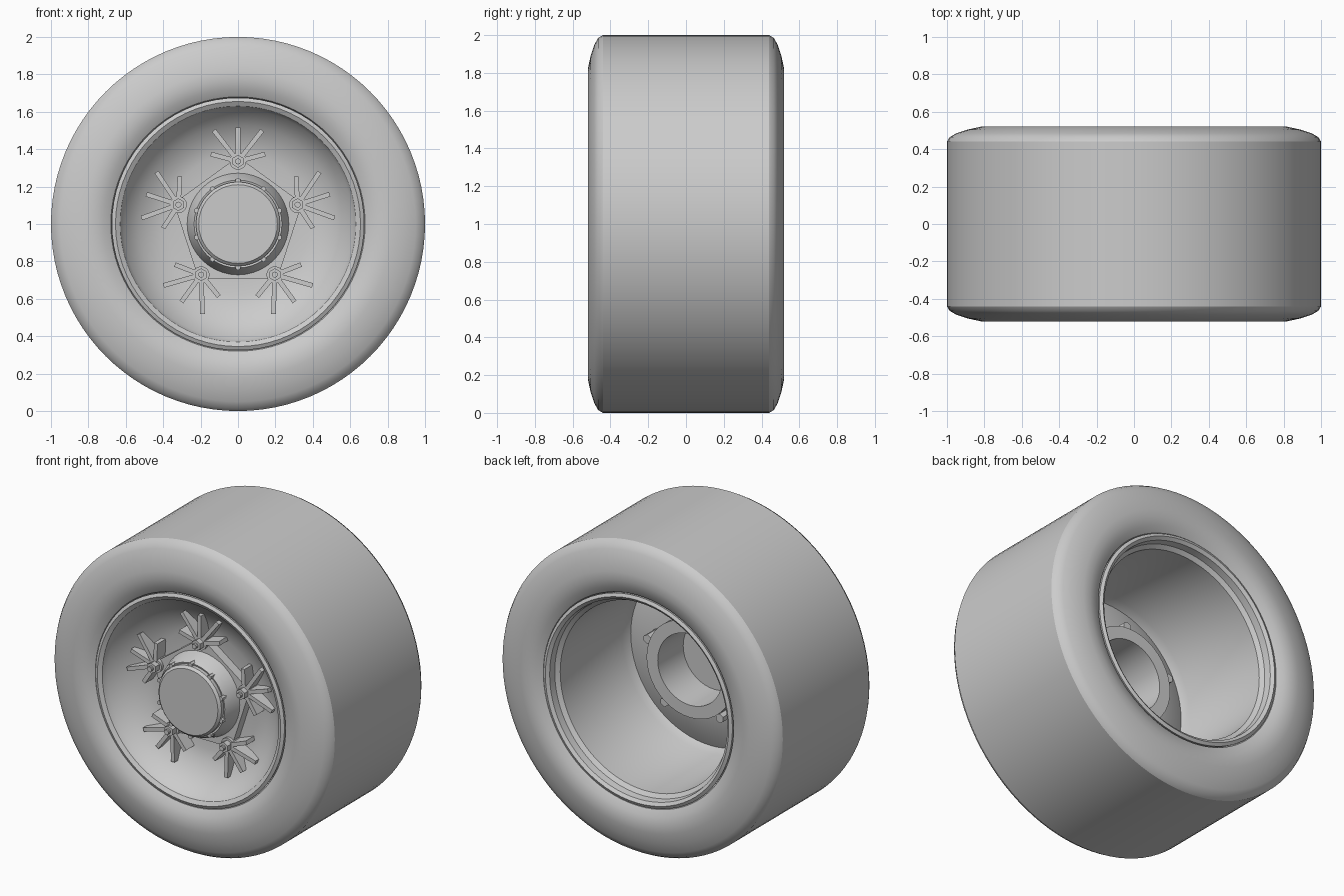
import bpy, bmesh
from math import pi, sin, cos, radians
from mathutils import Vector, Matrix

if "Cube" in bpy.data.objects:
    bpy.data.objects.remove(bpy.data.objects["Cube"])

CENTRE = Vector((0, 0, 1))


def finish(bm, name, angle=30):
    bmesh.ops.remove_doubles(bm, verts=bm.verts, dist=1e-5)
    bmesh.ops.recalc_face_normals(bm, faces=bm.faces)
    bmesh.ops.translate(bm, verts=bm.verts, vec=CENTRE)
    mesh = bpy.data.meshes.new(name)
    bm.to_mesh(mesh)
    bm.free()
    obj = bpy.data.objects.new(name, mesh)
    bpy.context.collection.objects.link(obj)
    bpy.ops.object.select_all(action='DESELECT')
    obj.select_set(True)
    bpy.context.view_layer.objects.active = obj
    bpy.ops.object.shade_smooth_by_angle(angle=radians(angle))
    return obj


def lathe(name, profile, sides=72, closed=False, angle=30):
    """Spin a (y, radius) profile around the axle."""
    bm = bmesh.new()
    rings = []
    for y, r in profile:
        rings.append([bm.verts.new((r * sin(2 * pi * i / sides), y, r * cos(2 * pi * i / sides)))
                      for i in range(sides)])
    pairs = list(zip(rings, rings[1:]))
    if closed:
        pairs.append((rings[-1], rings[0]))
    for a, b in pairs:
        for i in range(sides):
            j = (i + 1) % sides
            bm.faces.new((a[i], a[j], b[j], b[i]))
    return finish(bm, name, angle)


def add_cylinder(bm, x, z, y0, y1, radius, sides):
    m = Matrix.Translation((x, (y0 + y1) / 2, z)) @ Matrix.Rotation(pi / 2, 4, 'X')
    bmesh.ops.create_cone(bm, cap_ends=True, segments=sides, radius1=radius,
                          radius2=radius, depth=abs(y1 - y0), matrix=m)


def add_bar(bm, start, end, width, y0, y1):
    """Flat bar between two (x, z) points."""
    a, b = Vector(start), Vector(end)
    side = Vector((-(b - a).y, (b - a).x)).normalized() * width / 2
    corners = [a - side, a + side, b + side, b - side]
    front = [bm.verts.new((c.x, y0, c.y)) for c in corners]
    back = [bm.verts.new((c.x, y1, c.y)) for c in corners]
    bm.faces.new(front)
    bm.faces.new(back[::-1])
    for i in range(4):
        j = (i + 1) % 4
        bm.faces.new((front[i], back[i], back[j], front[j]))


def polar(r, a):
    return (r * sin(a), r * cos(a))


# Tyre: flat tread with rounded shoulders and sidewalls
half = [(0.44, 1.0), (0.465, 0.985), (0.485, 0.95), (0.505, 0.89), (0.52, 0.82),
        (0.52, 0.77), (0.508, 0.72), (0.485, 0.68), (0.45, 0.665)]
lathe("tyre", [(-y, r) for y, r in reversed(half)] + half, sides=96)

# Rim: front lip, concave dish, floor, then back of the dish, barrel and back lip
lathe("rim", [(-0.45, 0.665), (-0.49, 0.675), (-0.5, 0.655), (-0.485, 0.63), (-0.45, 0.615),
              (-0.37, 0.53), (-0.33, 0.45), (-0.31, 0.38), (-0.31, 0.25),
              (-0.17, 0.25), (-0.18, 0.36), (-0.22, 0.5), (-0.25, 0.57), (-0.2, 0.595),
              (0.42, 0.605), (0.44, 0.63), (0.485, 0.635), (0.5, 0.655),
              (0.49, 0.675), (0.45, 0.665)])

# Hub: tapered hollow drum, open at the back
lathe("hub", [(-0.46, 0.2), (-0.47, 0.235), (-0.44, 0.25), (-0.36, 0.275), (-0.31, 0.29),
              (-0.1, 0.28), (-0.09, 0.31), (-0.04, 0.31), (-0.04, 0.23), (-0.4, 0.22),
              (-0.42, 0.0)], sides=40)
lathe("hub_cap", [(-0.45, 0.225), (-0.49, 0.225), (-0.505, 0.21), (-0.505, 0.0)], sides=40)

# Ring of small studs around the cap
bm = bmesh.new()
for i in range(10):
    x, z = polar(0.232, 2 * pi * i / 10)
    add_cylinder(bm, x, z, -0.49, -0.44, 0.015, 6)
finish(bm, "cap_studs")

# Five-cornered flange that carries the wheel bolts
bm = bmesh.new()
add_cylinder(bm, 0, 0, -0.37, -0.29, 0.36, 5)
top = max(bm.verts, key=lambda v: v.co.z).co
if sum(abs(v.co.z - top.z) < 1e-4 for v in bm.verts) > 2:
    bmesh.ops.rotate(bm, verts=bm.verts, cent=(0, 0, 0), matrix=Matrix.Rotation(pi / 5, 3, 'Y'))
finish(bm, "bolt_flange")

# Wheel bolts with washers, and forked ribs fanning out on the dish
bolts, ribs = bmesh.new(), bmesh.new()
for i in range(5):
    a = 2 * pi * i / 5
    x, z = polar(0.335, a)
    add_cylinder(bolts, x, z, -0.39, -0.3, 0.045, 16)
    add_cylinder(bolts, x, z, -0.43, -0.38, 0.034, 6)
    add_cylinder(bolts, x, z, -0.45, -0.42, 0.016, 10)
    add_cylinder(bolts, x, z, -0.2, -0.06, 0.03, 6)
    for spread, length in ((0, 0.18), (38, 0.21), (-38, 0.21), (75, 0.15), (-75, 0.15)):
        dx, dz = polar(length, a + radians(spread))
        add_bar(ribs, (x, z), (x + dx, z + dz), 0.025, -0.395, -0.3)
finish(bolts, "wheel_bolts")
finish(ribs, "dish_ribs")
